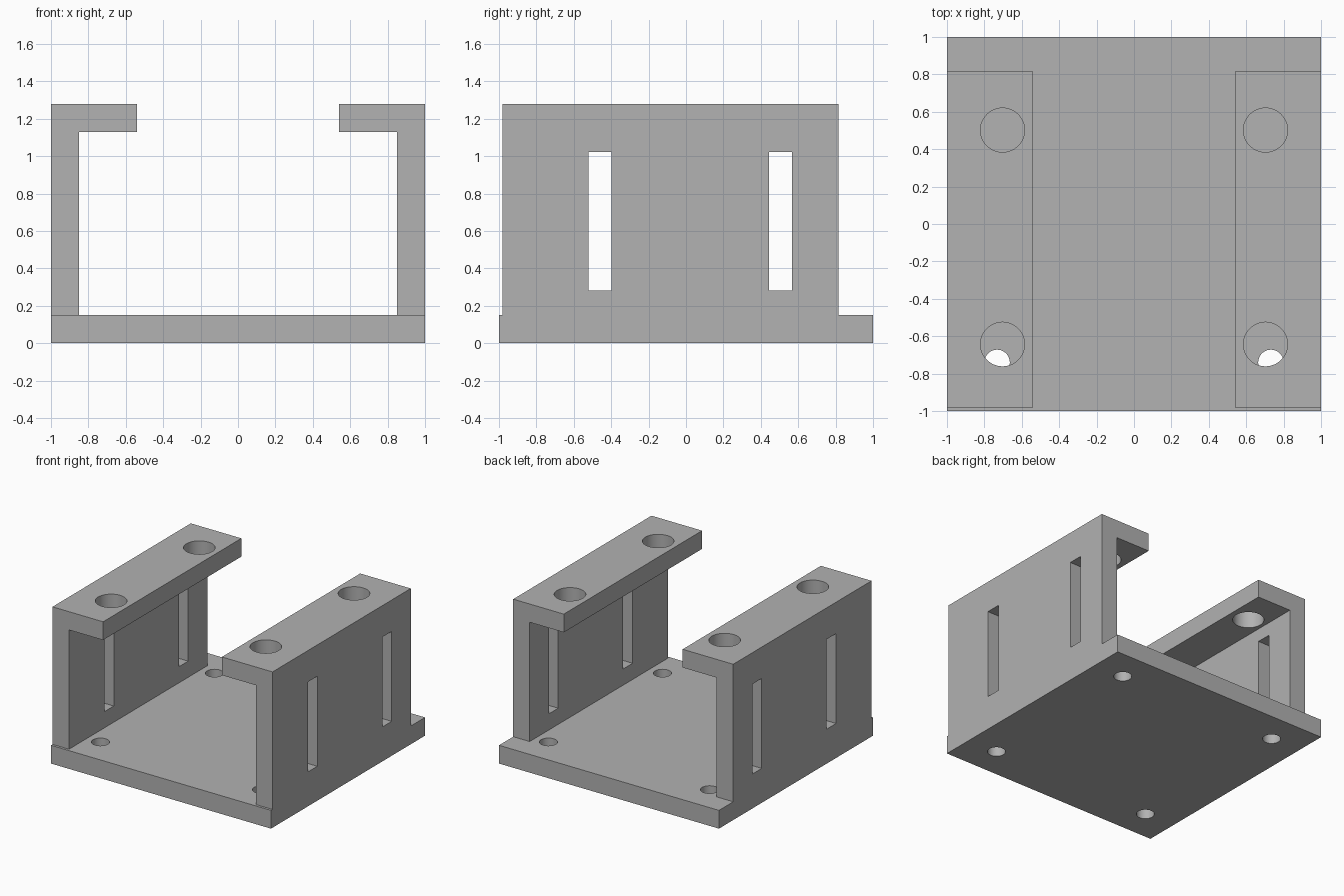
import bpy, bmesh, math

if "Cube" in bpy.data.objects:
    bpy.data.objects.remove(bpy.data.objects["Cube"])

grey = bpy.data.materials.new("plain grey")
grey.diffuse_color = (0.445, 0.445, 0.445, 1)
grey.use_nodes = True
grey.node_tree.nodes["Principled BSDF"].inputs["Base Color"].default_value = grey.diffuse_color


def finish(name, bm):
    bmesh.ops.recalc_face_normals(bm, faces=bm.faces)
    mesh = bpy.data.meshes.new(name)
    bm.to_mesh(mesh)
    bm.free()
    ob = bpy.data.objects.new(name, mesh)
    mesh.materials.append(grey)
    bpy.context.collection.objects.link(ob)
    return ob


def box(name, x0, x1, y0, y1, z0, z1):
    bm = bmesh.new()
    bmesh.ops.create_cube(bm, size=1)
    for v in bm.verts:
        v.co = ((x0 + x1) / 2 + v.co.x * (x1 - x0),
                (y0 + y1) / 2 + v.co.y * (y1 - y0),
                (z0 + z1) / 2 + v.co.z * (z1 - z0))
    return finish(name, bm)


def cylinder(name, x, y, z, r, depth):
    bm = bmesh.new()
    bmesh.ops.create_cone(bm, cap_ends=True, segments=48, radius1=r, radius2=r, depth=depth)
    bmesh.ops.translate(bm, verts=bm.verts, vec=(x, y, z))
    return finish(name, bm)


def combine(target, tool, operation):
    mod = target.modifiers.new(operation, 'BOOLEAN')
    mod.operation, mod.solver, mod.object = operation, 'EXACT', tool
    bpy.context.view_layer.objects.active = target
    bpy.ops.object.modifier_apply(modifier=mod.name)
    bpy.data.objects.remove(tool, do_unlink=True)


# Channel with inward top flanges: right half of the profile, mirrored
half = [(1, 0), (1, 1.28), (0.54, 1.28), (0.54, 1.13), (0.85, 1.13), (0.85, 0.15)]
profile = half + [(-x, z) for x, z in reversed(half)]
bm = bmesh.new()
face = bm.faces.new([bm.verts.new((x, -0.98, z)) for x, z in profile])
ext = bmesh.ops.extrude_face_region(bm, geom=[face])
bmesh.ops.translate(bm, vec=(0, 1.795, 0),
                    verts=[g for g in ext["geom"] if isinstance(g, bmesh.types.BMVert)])
frame = finish("mounting_frame", bm)

# Base plate
combine(frame, box("base_plate", -1, 1, -1, 1, 0, 0.15), 'UNION')

# Slots through both side walls
for y in (-0.46, 0.506):
    combine(frame, box("slot_cutter", -1.2, 1.2, y - 0.061, y + 0.061, 0.283, 1.022), 'DIFFERENCE')

# Large flange holes and small base holes
for x in (-1, 1):
    for y in (-0.643, 0.502):
        combine(frame, cylinder("flange_hole_cutter", x * 0.703, y, 1.2, 0.118, 0.4), 'DIFFERENCE')
    for y in (-0.74, 0.74):
        combine(frame, cylinder("base_hole_cutter", x * 0.732, y, 0.075, 0.068, 0.4), 'DIFFERENCE')

# Smooth hole walls, crisp edges
bpy.ops.object.select_all(action='DESELECT')
frame.select_set(True)
bpy.context.view_layer.objects.active = frame
bpy.ops.object.shade_smooth_by_angle(angle=math.radians(30))
